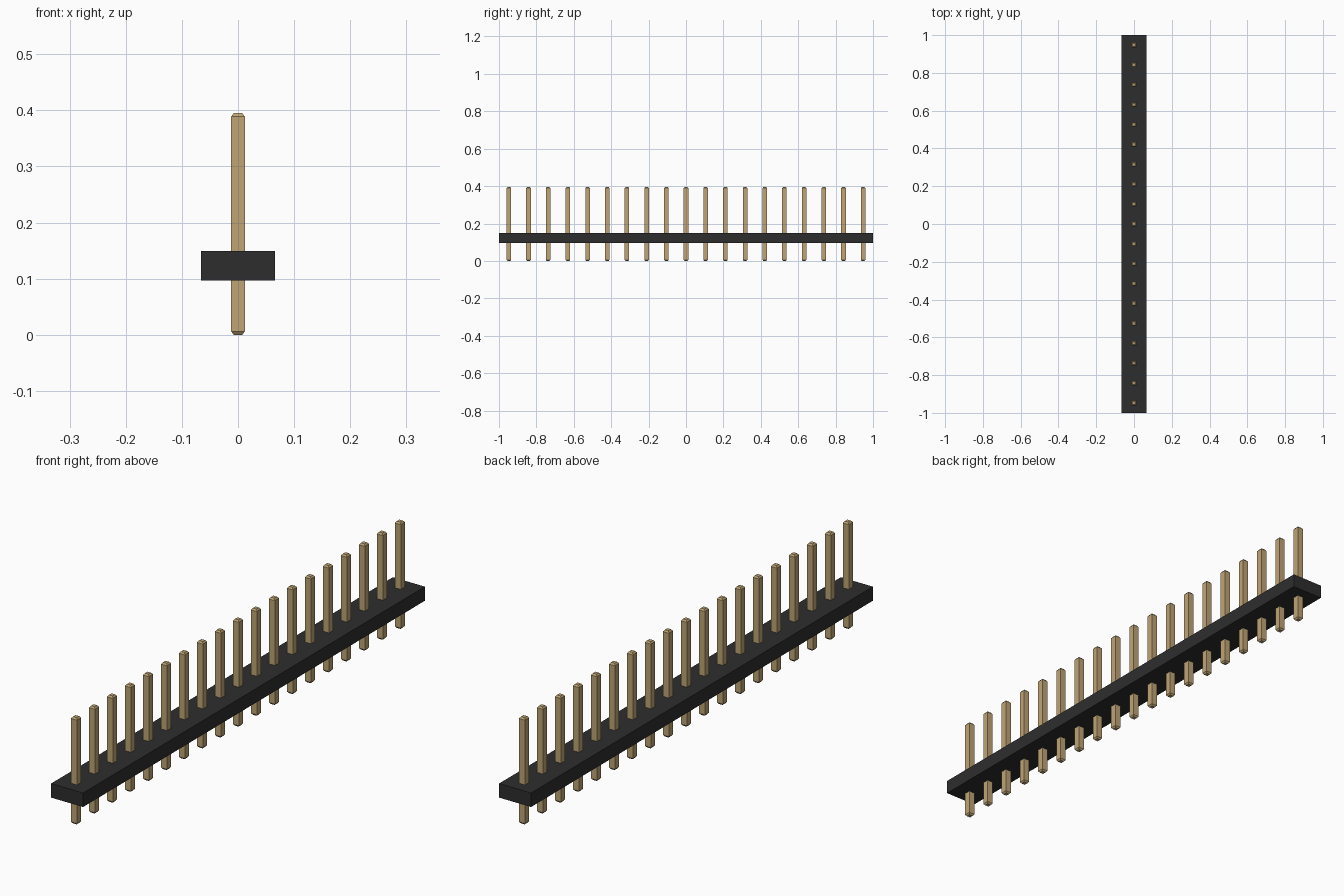
import bpy

PIN_COUNT = 19
PITCH = 2.0 / PIN_COUNT
BASE_BOTTOM, BASE_TOP, BASE_HALF = 0.097, 0.149, 0.0655
PIN_HALF, TIP_HALF, PIN_TOP, TAPER = 0.0122, 0.0075, 0.395, 0.006

cube = bpy.data.objects.get("Cube")
if cube:
    bpy.data.objects.remove(cube, do_unlink=True)


def make_material(name, colour):
    mat = bpy.data.materials.new(name)
    mat.use_nodes = True
    mat.diffuse_color = colour
    mat.node_tree.nodes["Principled BSDF"].inputs["Base Color"].default_value = colour
    return mat


def square_loft(name, sections, mat):
    """Stack rectangles (half x, half y, z) and skin them with flat faces."""
    verts = [(sx * hx, sy * hy, z) for hx, hy, z in sections
             for sx, sy in ((-1, -1), (1, -1), (1, 1), (-1, 1))]
    faces = [(3, 2, 1, 0)]
    for level in range(len(sections) - 1):
        a = level * 4
        for i in range(4):
            j = (i + 1) % 4
            faces.append((a + i, a + j, a + 4 + j, a + 4 + i))
    last = len(verts) - 4
    faces.append(tuple(range(last, last + 4)))
    mesh = bpy.data.meshes.new(name)
    mesh.from_pydata(verts, [], faces)
    mesh.materials.append(mat)
    obj = bpy.data.objects.new(name, mesh)
    bpy.context.collection.objects.link(obj)
    return obj


black = make_material("black_plastic", (0.027, 0.027, 0.027, 1))
gold = make_material("gold_metal", (0.52, 0.375, 0.18, 1))

# Plastic strip
square_loft("base_strip", [(BASE_HALF, 1, BASE_BOTTOM), (BASE_HALF, 1, BASE_TOP)], black)

# Square pins with tapered tips, sharing one mesh
pin = square_loft("pin_1", [
    (TIP_HALF, TIP_HALF, 0),
    (PIN_HALF, PIN_HALF, TAPER),
    (PIN_HALF, PIN_HALF, PIN_TOP - TAPER),
    (TIP_HALF, TIP_HALF, PIN_TOP)], gold)
pin.location.y = -1 + PITCH / 2
for i in range(1, PIN_COUNT):
    copy = pin.copy()
    copy.name = f"pin_{i + 1}"
    copy.location.y = -1 + PITCH * (i + 0.5)
    bpy.context.collection.objects.link(copy)
